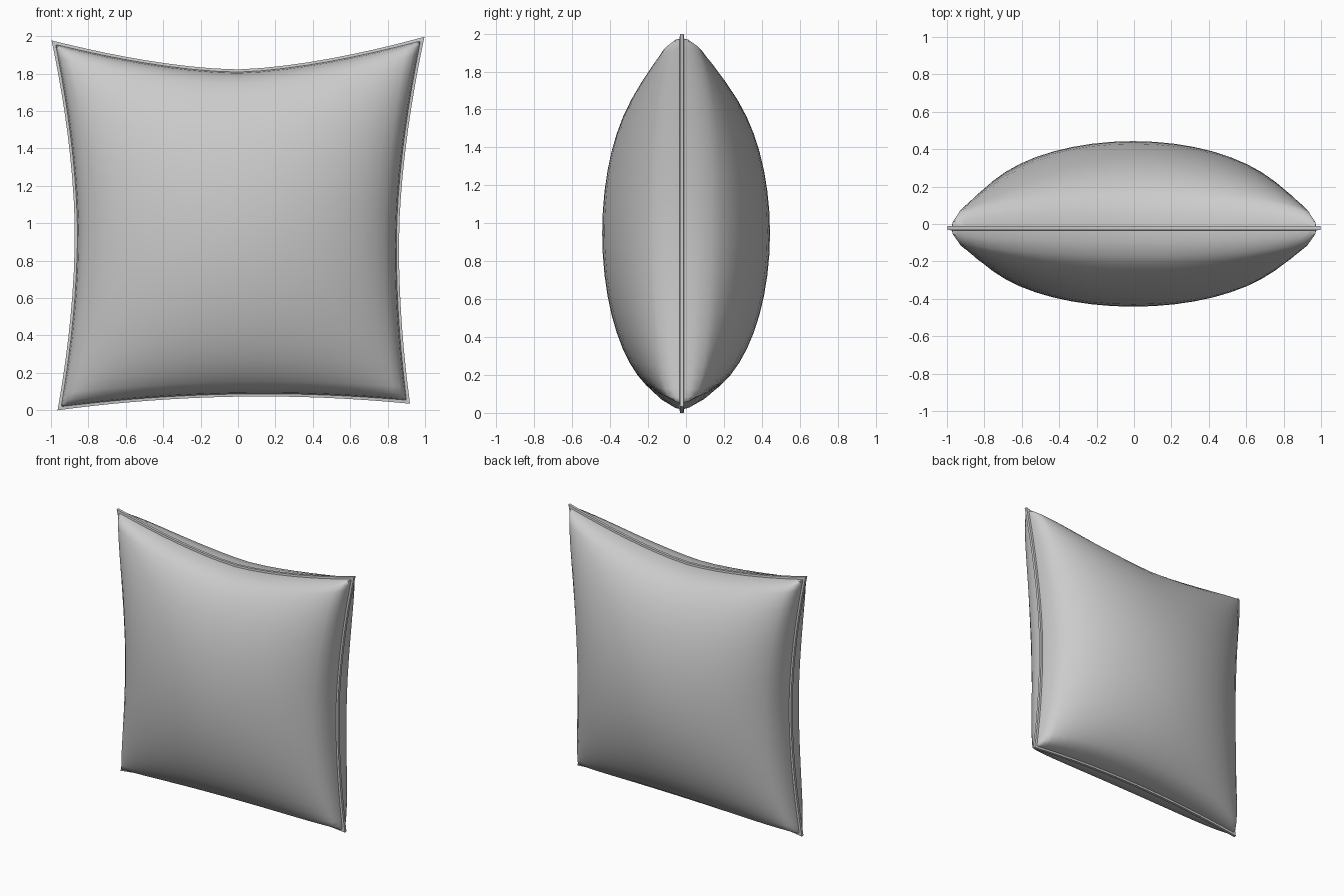
import bpy, bmesh
from math import sin, pi

if "Cube" in bpy.data.objects:
    bpy.data.objects.remove(bpy.data.objects["Cube"])

N = 24            # grid divisions per side
SEAM_Y = -0.022   # plane of the seam


def lerp(a, b, t):
    return a + (b - a) * t


def place(u, v):
    """Map the square [-1,1]^2 to the pillow outline with bowed-in edges."""
    s, t = (u + 1) / 2, (v + 1) / 2
    bu, bv = 1 - abs(u) ** 1.6, 1 - abs(v) ** 1.8
    left = lerp(-0.965, -0.997, t) + 0.108 * bv
    right = lerp(0.92, 0.997, t) - 0.095 * bv
    bottom = lerp(0.0, 0.035, s) + 0.055 * (1 - u * u)
    top = lerp(1.978, 1.997, s) - 0.165 * bu
    return lerp(left, right, s), lerp(bottom, top, t)


def puff(u, v, amount):
    """Half thickness: rounded rim plus an elliptical bulge."""
    rim = min(1, max(0, 1 - max(abs(u), abs(v))) / 0.03) ** 0.5
    bulge = max(0, (1 - u * u) * (1 - v * v)) ** 0.5
    return 0.05 * rim + amount * bulge


def finish(bm, name):
    bmesh.ops.remove_doubles(bm, verts=bm.verts, dist=1e-5)
    bmesh.ops.recalc_face_normals(bm, faces=bm.faces)
    me = bpy.data.meshes.new(name)
    bm.to_mesh(me)
    bm.free()
    ob = bpy.data.objects.new(name, me)
    bpy.context.collection.objects.link(ob)
    bpy.ops.object.select_all(action='DESELECT')
    ob.select_set(True)
    bpy.context.view_layer.objects.active = ob
    bpy.ops.object.shade_smooth_by_angle(angle=pi / 3.5)
    return ob


# parameters packed towards the edges
P = [sin(pi / 2 * (2 * i / N - 1)) for i in range(N + 1)]

# cushion: front and back panels welded along the rim
bm = bmesh.new()
for side, amount in ((-1, 0.37), (1, 0.415)):
    grid = []
    for v in P:
        row = []
        for u in P:
            x, z = place(u * 0.985, v * 0.985)
            row.append(bm.verts.new((x, SEAM_Y + side * puff(u, v, amount), z)))
        grid.append(row)
    for j in range(N):
        for i in range(N):
            bm.faces.new((grid[j][i], grid[j][i + 1],
                          grid[j + 1][i + 1], grid[j + 1][i]))
finish(bm, "cushion")

# seam piping: thin rectangular band around the outline
loop = ([(p, -1) for p in P[:-1]] + [(1, p) for p in P[:-1]]
        + [(-p, 1) for p in P[:-1]] + [(-1, -p) for p in P[:-1]])
section = [(0.97, -0.013), (1.0, -0.010), (1.0, 0.010), (0.97, 0.013)]
bm = bmesh.new()
rings = []
for u, v in loop:
    ring = []
    for k, dy in section:
        x, z = place(u * k, v * k)
        ring.append(bm.verts.new((x, SEAM_Y + dy, z)))
    rings.append(ring)
for a, b in zip(rings, rings[1:] + rings[:1]):
    for k in range(4):
        m = (k + 1) % 4
        bm.faces.new((a[k], a[m], b[m], b[k]))
finish(bm, "seam_piping")
